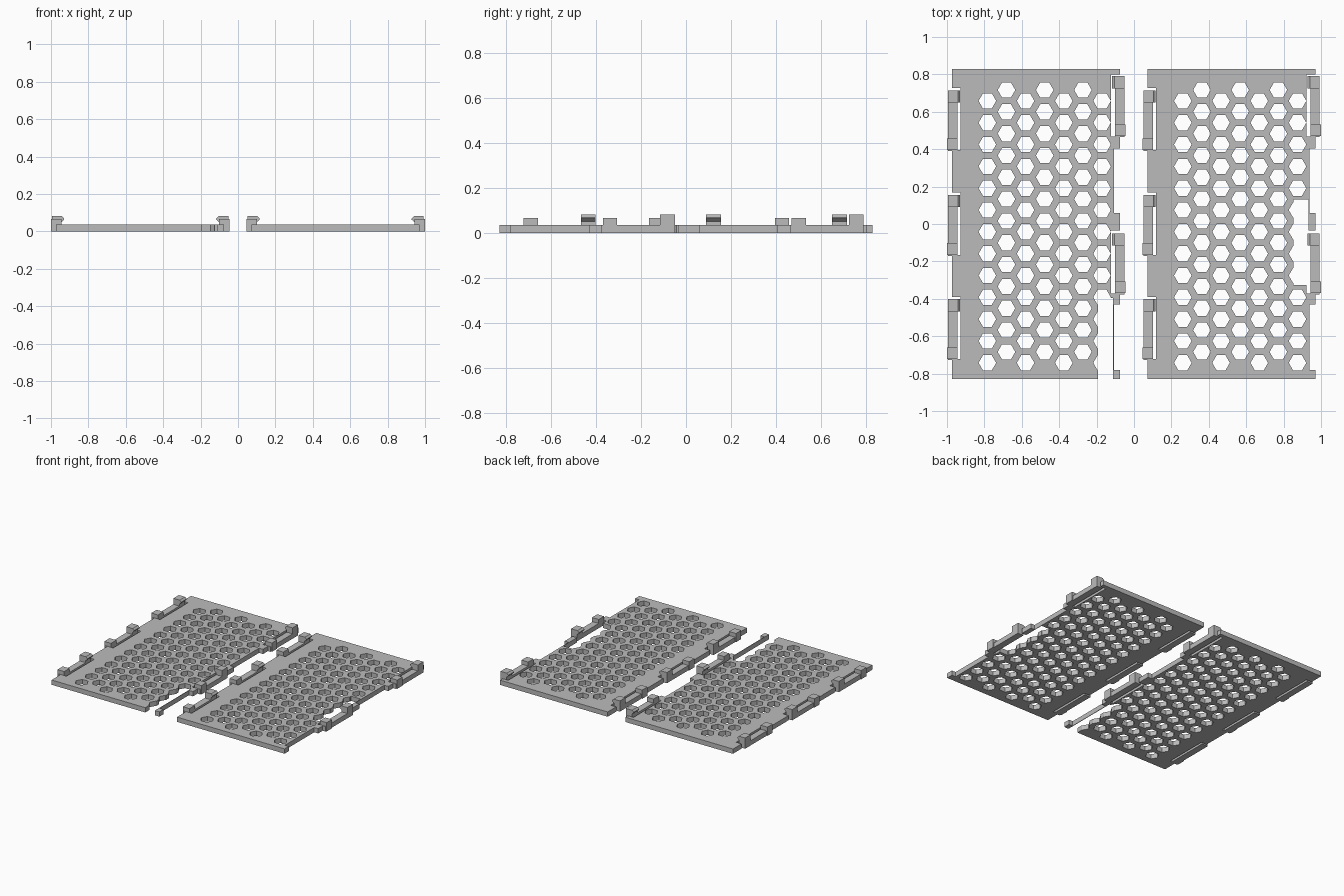
import bpy, bmesh, math

if "Cube" in bpy.data.objects:
    bpy.data.objects.remove(bpy.data.objects["Cube"])

T = 0.036          # panel thickness
SHIFT = 1.045      # distance between the two panels

grey = bpy.data.materials.new("light grey")
grey.diffuse_color = (0.5, 0.5, 0.5, 1)
grey.use_nodes = True
grey.node_tree.nodes["Principled BSDF"].inputs["Base Color"].default_value = grey.diffuse_color


def prism(bm, pts, a, b, axis="z"):
    """Extrude a closed 2D profile from a to b along z or y."""
    def place(u, v, w):
        return (u, v, w) if axis == "z" else (u, w, v)
    lo = [bm.verts.new(place(u, v, a)) for u, v in pts]
    hi = [bm.verts.new(place(u, v, b)) for u, v in pts]
    n = len(pts)
    bm.faces.new(lo[::-1])
    bm.faces.new(hi)
    for i in range(n):
        j = (i + 1) % n
        bm.faces.new((lo[i], lo[j], hi[j], hi[i]))


def rect(x0, x1, y0, y1):
    return [(x0, y0), (x1, y0), (x1, y1), (x0, y1)]


def finish(bm, name):
    bmesh.ops.recalc_face_normals(bm, faces=bm.faces)
    me = bpy.data.meshes.new(name)
    bm.to_mesh(me)
    bm.free()
    me.materials.append(grey)
    ob = bpy.data.objects.new(name, me)
    bpy.context.collection.objects.link(ob)
    return ob


def cut(ob, cutter):
    """Subtract the cutter, then remove it."""
    mod = ob.modifiers.new("cut", "BOOLEAN")
    mod.operation, mod.solver, mod.object = "DIFFERENCE", "EXACT", cutter
    bpy.context.view_layer.objects.active = ob
    bpy.ops.object.modifier_apply(modifier=mod.name)
    bpy.data.objects.remove(cutter)


# Top of each clip (free hooked end); every clip is 0.32 long
LEFT_CLIPS = (0.715, 0.155, -0.402)
RIGHT_CLIPS = (0.79, -0.05)
# Right edge steps going up: (y, x of the edge above it)
RIGHT_STEPS = [(-0.83, -0.075), (-0.78, -0.108), (-0.43, -0.075), (-0.372, -0.122),
               (-0.035, -0.075), (0.06, -0.108), (0.405, -0.075), (0.468, -0.122),
               (0.80, -0.075), (0.83, None)]


def panel(name, dx, gap):
    # Stepped outline with clip notches down the left edge
    pts = []
    for (y0, x), (y1, _) in zip(RIGHT_STEPS, RIGHT_STEPS[1:]):
        pts += [(x + dx, y0), (x + dx, y1)]
    pts.append((-0.973 + dx, 0.83))
    for top in LEFT_CLIPS:
        pts += [(-0.973 + dx, top + 0.013), (-0.927 + dx, top + 0.013),
                (-0.927 + dx, top - 0.32), (-0.973 + dx, top - 0.32)]
    pts.append((-0.973 + dx, -0.83))
    bm = bmesh.new()
    prism(bm, pts, 0, T)
    plate = finish(bm, name)

    # Honeycomb of hexagonal holes
    bm = bmesh.new()
    for col in range(7):
        for row in range(13):
            cx = -0.784 + 0.1022 * col + dx
            cy = (-0.042 if col % 2 == 0 else 0.0163) + 0.1167 * (row - 6)
            prism(bm, [(cx + 0.047 * math.cos(k * math.pi / 3),
                        cy + 0.047 * math.sin(k * math.pi / 3)) for k in range(6)],
                  -0.1, 0.1)
    cut(plate, finish(bm, "hex_cutter"))

    # Open gap beside the right edge
    bm = bmesh.new()
    prism(bm, rect(*gap), -0.1, 0.1)
    cut(plate, finish(bm, "gap_cutter"))


def clip(name, outer, s, top):
    """Springy edge clip; s is the direction from its outer face to the panel."""
    def px(d):
        return outer + s * d
    bm = bmesh.new()
    # Bar, joined to the panel at its lower end
    prism(bm, rect(px(0.006), px(0.056), top - 0.326, top), 0, T)
    # Hooked head on the free end
    hook = [(0.006, 0), (0.056, 0), (0.056, 0.05), (0.071, 0.063), (0.071, 0.069),
            (0.058, 0.081), (0.006, 0.081)]
    prism(bm, [(px(d), z) for d, z in hook], top - 0.065, top, "y")
    # Plain block on the fixed end
    prism(bm, rect(px(0), px(0.056), top - 0.32, top - 0.257), 0, 0.066)
    finish(bm, name)


panel("left_panel", 0, (-0.192, -0.112, -0.9, -0.395))
panel("right_panel", SHIFT, (0.853, 0.933, -0.327, 0.13))

for side, dx in (("left", 0), ("right", SHIFT)):
    for i, top in enumerate(LEFT_CLIPS):
        clip(f"{side}_panel_hook_clip_{i + 1}", -1.0 + dx, 1, top)
    for i, top in enumerate(RIGHT_CLIPS):
        clip(f"{side}_panel_catch_clip_{i + 1}", -0.046 + dx, -1, top)
